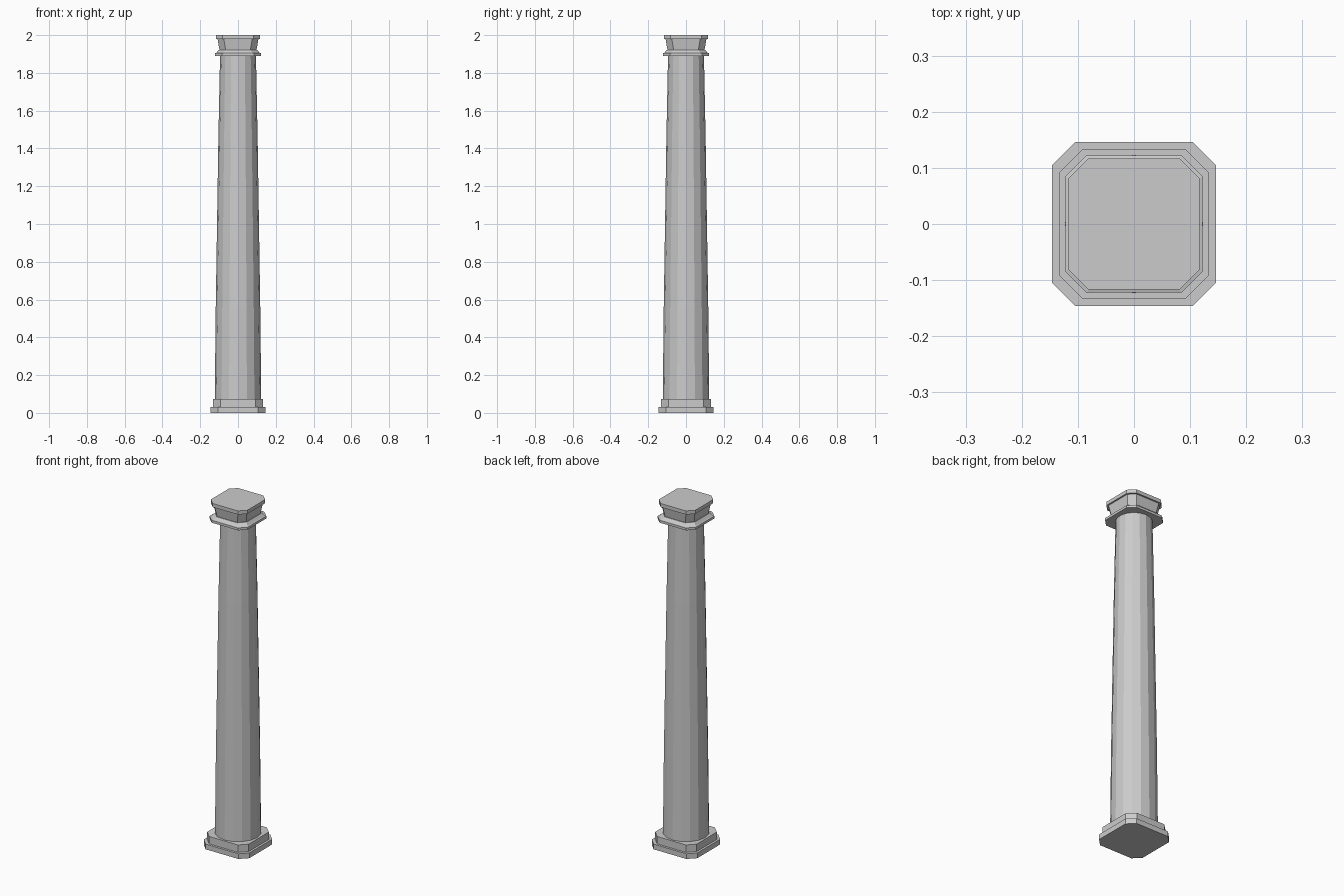
import bpy, math

if "Cube" in bpy.data.objects:
    bpy.data.objects.remove(bpy.data.objects["Cube"])


def loft(name, sections):
    """Skin a stack of equal-sided (ring, z) sections and cap both ends."""
    n = len(sections[0][0])
    verts = [(x, y, z) for ring, z in sections for x, y in ring]
    faces = [tuple(reversed(range(n))),
             tuple(range(len(verts) - n, len(verts)))]
    for k in range(len(sections) - 1):
        a, b = k * n, (k + 1) * n
        for i in range(n):
            j = (i + 1) % n
            faces.append((a + i, a + j, b + j, b + i))
    mesh = bpy.data.meshes.new(name)
    mesh.from_pydata(verts, [], faces)
    mesh.update()
    obj = bpy.data.objects.new(name, mesh)
    bpy.context.collection.objects.link(obj)
    return obj


def chamfered_square(h, c):
    """Square of half width h with corners cut by c, counter-clockwise."""
    k = h - c
    return [(h, -k), (h, k), (k, h), (-k, h), (-h, k), (-h, -k), (-k, -h), (k, -h)]


def circle(r, n=16):
    return [(r * math.cos(2 * math.pi * i / n), r * math.sin(2 * math.pi * i / n))
            for i in range(n)]


def moulding(name, profile, chamfer):
    return loft(name, [(chamfered_square(h, chamfer), z) for h, z in profile])


# Stepped base
moulding("base_plinth", [(0.146, 0), (0.146, 0.03)], 0.041)
moulding("base_step", [(0.133, 0.03), (0.133, 0.073)], 0.041)

# Sixteen-sided shaft with a slight swell
loft("shaft", [(circle(r), z) for r, z in
               [(0.123, 0.073), (0.118, 0.55), (0.111, 1.0), (0.104, 1.45), (0.095, 1.895)]])

# Capital: neck ring with sloped top, flared bell, and top slab
moulding("neck_ring", [(0.122, 1.89), (0.122, 1.904), (0.115, 1.906), (0.102, 1.921)], 0.037)
moulding("capital_bell", [(0.097, 1.915), (0.108, 1.979)], 0.033)
moulding("top_slab", [(0.117, 1.979), (0.117, 2.0)], 0.036)
